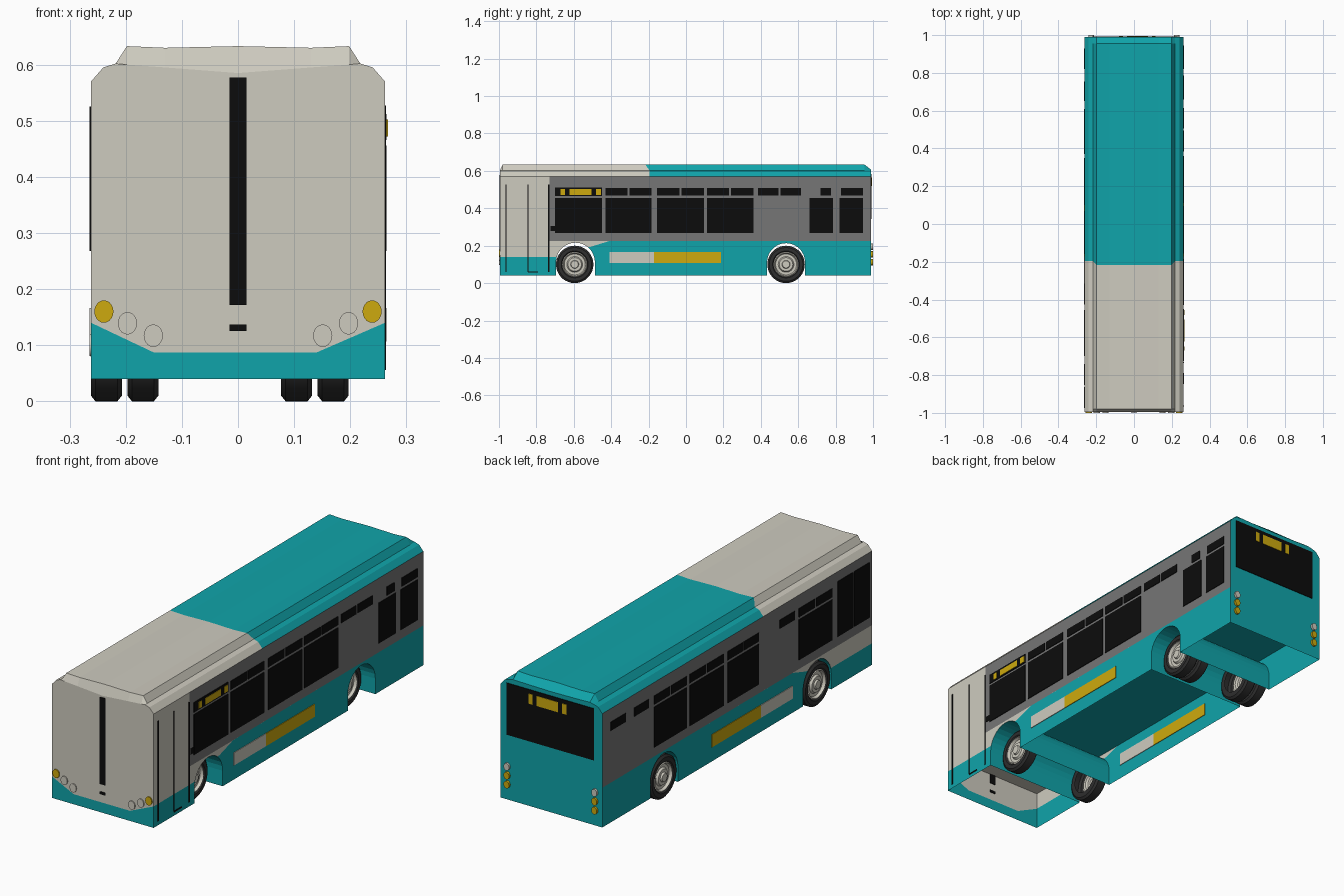
import bpy, bmesh, math

cube = bpy.data.objects.get("Cube")
if cube:
    bpy.data.objects.remove(cube)


def material(name, *rgb):
    lin = [((c / 255 + 0.055) / 1.055) ** 2.4 if c > 10 else c / 255 / 12.92 for c in rgb]
    m = bpy.data.materials.new(name)
    m.use_nodes = True
    m.diffuse_color = (*lin, 1)
    m.node_tree.nodes["Principled BSDF"].inputs["Base Color"].default_value = (*lin, 1)
    return m


MATS = [material("teal paint", 16, 164, 170), material("cream paint", 206, 203, 191),
        material("grey panel", 118, 118, 118), material("black glass", 12, 12, 12),
        material("gold", 206, 170, 14), material("dark rubber", 46, 46, 46)]
TEAL, CREAM, GREY, BLACK, GOLD, RUBBER = range(6)

W, FRONT, BACK = 0.262, -0.995, 0.99
BASE, BELT = 0.04, 0.225


def finish(bm, name, smooth=False):
    bmesh.ops.remove_doubles(bm, verts=bm.verts, dist=1e-5)
    bmesh.ops.recalc_face_normals(bm, faces=bm.faces)
    me = bpy.data.meshes.new(name)
    bm.to_mesh(me)
    bm.free()
    for m in MATS:
        me.materials.append(m)
    ob = bpy.data.objects.new(name, me)
    bpy.context.collection.objects.link(ob)
    if smooth:
        bpy.ops.object.select_all(action='DESELECT')
        ob.select_set(True)
        bpy.context.view_layer.objects.active = ob
        bpy.ops.object.shade_smooth_by_angle(angle=math.radians(35))
    return ob


def face(bm, pts, mat):
    clean = []
    for p in pts:
        if all((sum((a - b) ** 2 for a, b in zip(p, q))) > 1e-10 for q in clean):
            clean.append(p)
    if len(clean) > 2:
        bm.faces.new([bm.verts.new(p) for p in clean]).material_index = mat


# ---- body shell: roof and upper walls lofted along y ----
bm = bmesh.new()
half = [(W, BELT), (W, 0.57), (0.24, 0.595), (0.218, 0.602), (0.198, 0.633), (0.13, 0.63), (0, 0.633)]


def row(y, crown=None, bow=0):
    h = list(half)
    if crown:
        h[4:] = [(p[0], z) for p, z in zip(half[4:], crown)]
    pts = [(x, y - (bow if x < 0.21 else 0), z) for x, z in h]
    return pts + [(-x, yy, z) for x, yy, z in reversed(pts[:-1])]


rows = [row(FRONT, (0.6, 0.595, 0.585)), row(-0.98), row(-0.73), row(-0.195, bow=0.022),
        row(0.955), row(BACK, (0.606, 0.604, 0.602))]
last = len(rows[0]) - 2
for i, (a, b) in enumerate(zip(rows, rows[1:])):
    for j in range(last + 1):
        if j == last or (j == 0 and i > 1):
            mat = GREY
        else:
            mat = CREAM if i < 3 else TEAL
        face(bm, [a[j], a[j + 1], b[j + 1], b[j]], mat)


# ---- lower walls with wheel arches ----
def arch(yc, r, spring=0.112, n=14):
    pts = [(yc - r * math.cos(math.pi * k / n), spring + r * math.sin(math.pi * k / n)) for k in range(n + 1)]
    return [(yc - r, BASE)] + pts + [(yc + r, BASE)]


def paint_line(y, bottom):
    return max(bottom, min(BELT, max(0.14, 0.135 + 0.31 * (y + 0.70))))


outline = [(FRONT, BASE)] + arch(-0.591, 0.104) + [(-0.41, BASE)] + arch(0.535, 0.1015) + [(BACK, BASE)]
for (y0, z0), (y1, z1) in zip(outline, outline[1:]):
    p0, p1 = paint_line(y0, z0), paint_line(y1, z1)
    if y1 - y0 > 1e-6:
        for x in (W, -W):
            face(bm, [(x, y0, z0), (x, y1, z1), (x, y1, p1), (x, y0, p0)], TEAL)
            face(bm, [(x, y0, p0), (x, y1, p1), (x, y1, BELT), (x, y0, BELT)], CREAM)
    if z0 > BASE or z1 > BASE:
        face(bm, [(W, y0, z0), (W, y1, z1), (-W, y1, z1), (-W, y0, z0)], TEAL)

# ---- front and back walls ----
swoop = [(-W, 0.14), (-0.15, 0.087), (0.14, 0.087), (W, 0.14)]
face(bm, [(-W, FRONT, BASE)] + [(x, FRONT, z) for x, z in swoop] + [(W, FRONT, BASE)], TEAL)
face(bm, [(x, FRONT, z) for x, z in swoop] + rows[0], CREAM)
face(bm, [(-W, BACK, BASE), (W, BACK, BASE)] + rows[-1], TEAL)
finish(bm, "body_shell")

# ---- raised floor ----
bm = bmesh.new()
for y0, y1, mat in ((FRONT, -0.6, CREAM), (-0.6, BACK, TEAL)):
    face(bm, [(-W, y0, 0.218), (W, y0, 0.218), (W, y1, 0.218), (-W, y1, 0.218)], mat)
finish(bm, "floor")


# ---- thin plates on the walls ----
def plates(name, side, rects, mat, depth=0.003):
    bm = bmesh.new()
    for u0, u1, z0, z1 in rects:
        u, z, su, sz = (u0 + u1) / 2, (z0 + z1) / 2, u1 - u0, z1 - z0
        centre, size = {"door_side": ((W, u, z), (2 * depth, su, sz)),
                        "driver_side": ((-W, u, z), (2 * depth, su, sz)),
                        "front": ((u, FRONT, z), (su, 2 * depth, sz)),
                        "back": ((u, BACK, z), (su, 2 * depth, sz))}[side]
        box = bmesh.ops.create_cube(bm, size=1)["verts"]
        bmesh.ops.scale(bm, vec=size, verts=box)
        bmesh.ops.translate(bm, vec=centre, verts=box)
    ob = finish(bm, name)
    for p in ob.data.polygons:
        p.material_index = mat


def panes(spans, z0, z1):
    return [(a, b, z0, z1) for a, b in spans]


LOW, TOP = (0.268, 0.456), (0.468, 0.508)


def split(spans):
    return [s for a, b in spans for s in ((a, (a + b) / 2 - 0.005), ((a + b) / 2 + 0.005, b))]


# door side windows
wide = [(-0.43, -0.185), (-0.155, 0.095), (0.112, 0.36)]
plates("door_side_windows", "door_side",
       panes([(-0.7, -0.45)] + wide + [(0.66, 0.785), (0.82, 0.945)], *LOW), BLACK)
plates("door_side_vents", "door_side",
       panes(split(wide + [(0.385, 0.615)]) + [(0.72, 0.775), (0.83, 0.945)], *TOP), BLACK)
plates("side_sign_box", "door_side", [(-0.7, -0.45, 0.466, 0.512)], BLACK)
plates("side_sign_text_bars", "door_side",
       panes([(-0.67, -0.648), (-0.622, -0.505), (-0.482, -0.455)], 0.472, 0.502), GOLD, 0.005)
# entrance door seams and handle
plates("door_seams", "door_side", panes([(-0.966, -0.96), (-0.847, -0.843), (-0.737, -0.731)], 0.06, 0.527)
       + [(-0.845, -0.79, 0.056, 0.062), (-0.725, -0.7, 0.278, 0.305)], BLACK, 0.002)

# driver side windows
wide = [(0.37, 0.61), (0.1, 0.35), (-0.16, 0.07), (-0.70, -0.455)]
plates("driver_side_windows", "driver_side", panes(wide, *LOW), BLACK)
plates("driver_side_vents", "driver_side",
       panes(split(wide) + [(0.82, 0.93), (0.65, 0.755), (-0.425, -0.315)], *TOP), BLACK)
plates("driver_windows", "driver_side", panes(split([(-0.975, -0.74)]), 0.268, 0.525), BLACK)

# side stripes
for side in ("door_side", "driver_side"):
    plates(side + "_cream_stripe", side, [(-0.408, -0.172, 0.107, 0.166)], CREAM)
    plates(side + "_gold_stripe", side, [(-0.172, 0.187, 0.107, 0.166)], GOLD)

# front centre strip, rear window and rear sign
plates("front_centre_strip", "front", [(-0.015, 0.015, 0.172, 0.577), (-0.015, 0.015, 0.125, 0.137)], BLACK)
plates("rear_window", "back", [(-0.22, 0.23, 0.342, 0.583)], BLACK)
plates("rear_sign_bars", "back",
       panes([(0.095, 0.115), (-0.036, 0.073), (-0.08, -0.058)], 0.518, 0.565), GOLD, 0.005)


# ---- revolved parts: wheels and lamps ----
def lathe(bm, profile, mat, place, n=36):
    ring = [(math.cos(2 * math.pi * k / n), math.sin(2 * math.pi * k / n)) for k in range(n + 1)]
    for (d0, r0), (d1, r1) in zip(profile, profile[1:]):
        for (c0, s0), (c1, s1) in zip(ring, ring[1:]):
            face(bm, [place(d0, r0 * c0, r0 * s0), place(d1, r1 * c0, r1 * s0),
                      place(d1, r1 * c1, r1 * s1), place(d0, r0 * c1, r0 * s1)], mat)


tyre = [(0.006, 0.066), (0, 0.072), (0, 0.09), (0.008, 0.1), (0.047, 0.1), (0.055, 0.09), (0.055, 0.066)]
rim = [(0.006, 0.068), (0.002, 0.062), (0.014, 0.056), (0.014, 0.042), (0.005, 0.036),
       (0.005, 0.022), (-0.003, 0.019), (-0.003, 0)]


def wheel(name, x, y, sign):
    def place(d, a, b):
        return (x - sign * d, y + a, 0.1 + b)
    for part, prof, mat in (("tyre", tyre, RUBBER), ("rim", rim, CREAM)):
        bm = bmesh.new()
        lathe(bm, prof, mat, place)
        finish(bm, name + "_" + part, True)


for side, x, s in (("door_side", 0.197, 1), ("driver_side", -W, -1)):
    wheel(side + "_front_wheel", x, -0.595, s)
    wheel(side + "_rear_wheel", x, 0.535, s)
    wheel(side + "_rear_inner_wheel", x - s * 0.065, 0.535, s)


def lamps(name, wall, out, spots, rx, rz, mat, depth):
    bm = bmesh.new()
    for x, z in spots:
        for s in (1, -1):
            lathe(bm, [(0, 1), (depth, 1), (depth, 0)], mat,
                  lambda d, a, b: (s * x + a * rx, wall + out * d, z + b * rz), 20)
    finish(bm, name)


lamps("front_indicators", FRONT, -1, [(0.239, 0.16)], 0.017, 0.02, GOLD, 0.005)
lamps("headlamps", FRONT, -1, [(0.197, 0.139), (0.151, 0.117)], 0.017, 0.02, CREAM, 0.005)
lamps("rear_reversing_lamps", BACK, 1, [(0.226, 0.195)], 0.014, 0.017, CREAM, 0.01)
lamps("rear_indicators", BACK, 1, [(0.226, 0.154), (0.226, 0.112)], 0.014, 0.017, GOLD, 0.01)
